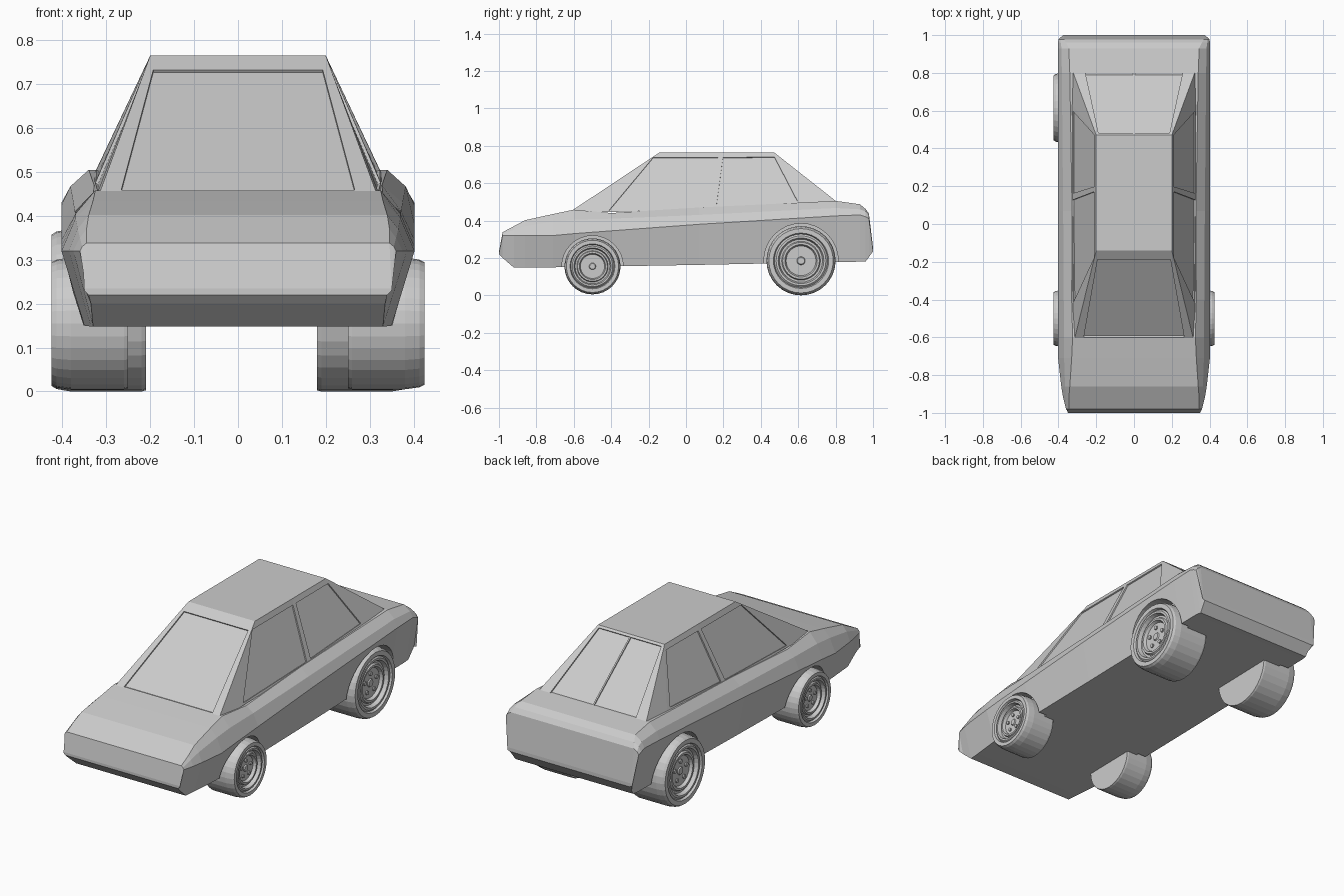
import bpy
import bmesh
from math import sin, cos, pi
from mathutils import Vector, Matrix

if "Cube" in bpy.data.objects:
    bpy.data.objects.remove(bpy.data.objects["Cube"])

grey = bpy.data.materials.new("plain_grey")
grey.use_nodes = True
grey.diffuse_color = (.6, .6, .6, 1)
shader = next(n for n in grey.node_tree.nodes if n.type == 'BSDF_PRINCIPLED')
shader.inputs["Base Color"].default_value = (.6, .6, .6, 1)


def finish(name, bm):
    """Weld, orient and turn a bmesh into a named object."""
    bmesh.ops.remove_doubles(bm, verts=bm.verts, dist=.0005)
    bmesh.ops.recalc_face_normals(bm, faces=bm.faces)
    mesh = bpy.data.meshes.new(name)
    bm.to_mesh(mesh)
    bm.free()
    mesh.materials.append(grey)
    obj = bpy.data.objects.new(name, mesh)
    bpy.context.collection.objects.link(obj)
    return obj


def loft(bm, rings):
    """Skin a list of closed rings and cap both ends."""
    loops = [[bm.verts.new(p) for p in ring] for ring in rings]
    for a, b in zip(loops, loops[1:]):
        for i in range(len(a)):
            j = (i + 1) % len(a)
            bm.faces.new((a[i], a[j], b[j], b[i]))
    bm.faces.new(loops[0])
    bm.faces.new(loops[-1])


def wheel_ring(x, y, z, r, steps=32):
    return [(x, y + r * cos(2 * pi * i / steps), z + r * sin(2 * pi * i / steps))
            for i in range(steps)]


# Lower body: y, then x and z of sill, widest crease, shoulder and deck edge
sections = [
    (-1, .34, .22, .345, .225, .35, .23, .35, .235),
    (-.98, .335, .2, .36, .32, .355, .33, .345, .338),
    (-.92, .33, .148, .375, .32, .36, .35, .345, .37),
    (-.86, .335, .148, .385, .32, .365, .37, .34, .402),
    (-.71, .35, .15, .402, .32, .37, .395, .33, .435),
    (-.6, .355, .152, .402, .33, .37, .405, .325, .458),
    (-.4, .36, .155, .402, .345, .372, .41, .33, .44),
    (.07, .36, .163, .402, .38, .375, .43, .328, .47),
    (.8, .36, .178, .402, .425, .382, .467, .34, .505),
    (.93, .36, .18, .402, .43, .384, .46, .345, .487),
    (.96, .355, .18, .402, .42, .388, .448, .36, .462),
    (.978, .357, .205, .4, .41, .39, .425, .37, .437),
    (1, .36, .235, .375, .24, .375, .25, .37, .255),
]
rings = []
for y, *xz in sections:
    half = [(xz[i], y, xz[i + 1]) for i in range(0, len(xz), 2)]
    rings.append(half + [(-x, y, z) for x, y, z in reversed(half)])
bm = bmesh.new()
loft(bm, rings)
body = finish("lower_body", bm)

# Wheel positions: name, outer x, inner x, y, z, radius
wheels = [
    ("front_left_wheel", .425, .25, -.5, .155, .15),
    ("front_right_wheel", -.425, -.25, -.5, .155, .15),
    ("rear_left_wheel", .395, .18, .615, .185, .185),
    ("rear_right_wheel", -.425, -.21, .615, .185, .185),
]

# Wheel arches cut into the flanks
cutters = []
for name, outer, inner, y, z, r in wheels:
    side = 1 if outer > 0 else -1
    bm = bmesh.new()
    loft(bm, [wheel_ring(side * x, y, z, r + .014) for x in (.31, .5)])
    cutter = finish(name + "_arch_cutter", bm)
    cutter.hide_render = True
    mod = body.modifiers.new("arch", 'BOOLEAN')
    mod.operation = 'DIFFERENCE'
    mod.solver = 'EXACT'
    mod.object = cutter
    cutters.append(cutter)
bpy.context.view_layer.update()
evaluated = body.evaluated_get(bpy.context.evaluated_depsgraph_get())
cut_mesh = bpy.data.meshes.new_from_object(evaluated)
body.modifiers.clear()
body.data = cut_mesh
for cutter in cutters:
    bpy.data.objects.remove(cutter)


# Cabin: sloped shell with sunken window panes
def pane(bm, corners, uvs, depth=.007):
    """Frame a quad around a sunken pane; uvs place the pane corners."""
    a, b, c, d = corners
    n = (c - a).cross(d - b).normalized()
    if n.dot((a + b + c + d) / 4 - Vector((0, .15, .5))) < 0:
        n = -n
    rim = [a.lerp(b, u).lerp(d.lerp(c, u), v) for u, v in uvs]
    sunk = [p - n * depth for p in rim]
    loops = [[bm.verts.new(p) for p in ring] for ring in (corners, rim, sunk)]
    for p, q in zip(loops, loops[1:]):
        for i in range(4):
            j = (i + 1) % 4
            bm.faces.new((p[i], p[j], q[j], q[i]))
    bm.faces.new(loops[2])
    return sunk


def face(bm, *points):
    bm.faces.new([bm.verts.new(p) for p in points])


def cabin_points(s):
    base = [Vector((s * x, y, z)) for x, y, z in
            ((.32, -.63, .44), (.332, .14, .46), (.335, .64, .48), (.34, .85, .466))]
    top = [Vector((s * .2, y, .765)) for y in (-.14, .19, .47)]
    return base, top


bm = bmesh.new()
for s in (1, -1):
    base, top = cabin_points(s)
    # front and rear side windows
    pane(bm, [base[0], base[1], top[1], top[0]],
         [(.27, .03), (.98, .05), (.96, .91), (.02, .91)])
    pane(bm, [base[1], base[2], top[2], top[1]],
         [(.04, .06), (.94, .09), (.96, .91), (.04, .91)])
    face(bm, base[2], base[3], top[2])
(lb, lt), (rb, rt) = cabin_points(1), cabin_points(-1)
# windscreen and rear window
pane(bm, [rb[0], lb[0], lt[0], rt[0]],
     [(.075, .06), (.925, .06), (.955, .9), (.045, .9)])
glass = pane(bm, [rb[3], lb[3], lt[2], rt[2]],
             [(.1, .13), (.9, .13), (.96, .97), (.04, .97)])
face(bm, *lt, *reversed(rt))
face(bm, *lb, *reversed(rb))
finish("cabin", bm)

# Thin divider down the rear window
low, high = (glass[0] + glass[1]) / 2, (glass[2] + glass[3]) / 2
lift = Vector((0, .6, .8)) * .006
bm = bmesh.new()
loft(bm, [[p + Vector((-.004, 0, 0)), p + Vector((.004, 0, 0)),
           p + Vector((.004, 0, 0)) + lift, p + Vector((-.004, 0, 0)) + lift]
          for p in (low, high)])
finish("rear_window_divider", bm)

# Wheels: depth from the outer face, and share of the radius
rim_profile = [(.045, 1), (.012, .97), (0, .93), (0, .8), (.012, .77), (.004, .72),
               (.004, .66), (.025, .62), (.025, .56), (.014, .53), (.014, .47),
               (.03, .43), (.03, .12), (.024, .1)]
for name, outer, inner, y, z, r in wheels:
    side = 1 if outer > 0 else -1
    bm = bmesh.new()
    profile = [(abs(outer - inner), .985), (abs(outer - inner) - .01, 1)] + rim_profile
    loft(bm, [wheel_ring(outer - side * d, y, z, r * f) for d, f in profile])
    finish(name, bm)
    # five wheel nuts
    bm = bmesh.new()
    for i in range(5):
        angle = 2 * pi * i / 5 + pi / 2
        spot = Vector((outer - side * .028, y + .28 * r * cos(angle), z + .28 * r * sin(angle)))
        bmesh.ops.create_cone(bm, cap_ends=True, segments=10, radius1=.06 * r,
                              radius2=.06 * r, depth=.012,
                              matrix=Matrix.Translation(spot) @ Matrix.Rotation(pi / 2, 4, 'Y'))
    finish(name + "_nuts", bm)
